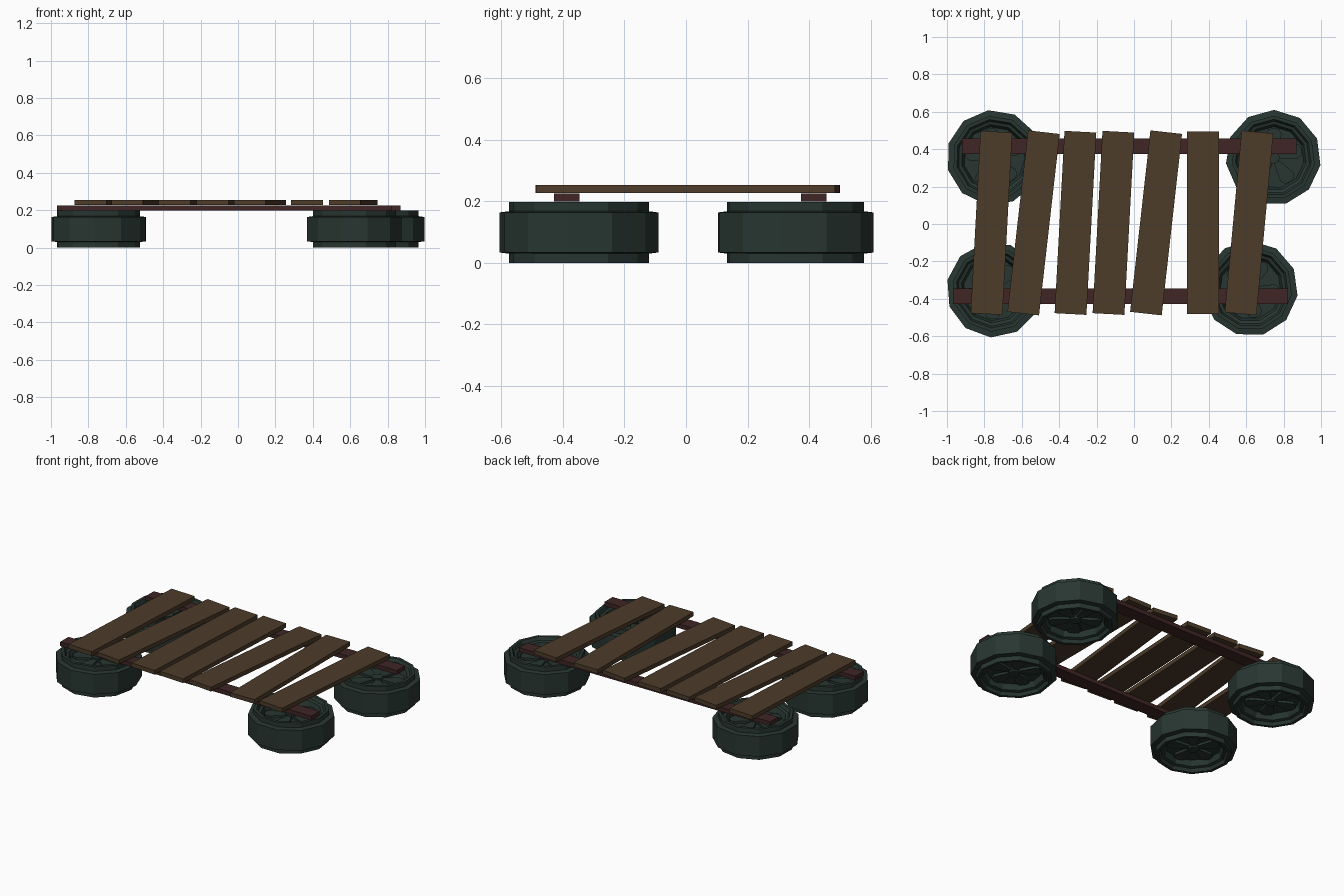
import bpy, bmesh
from math import radians, pi, cos, sin

if "Cube" in bpy.data.objects:
    bpy.data.objects.remove(bpy.data.objects["Cube"])


def material(name, rgb):
    m = bpy.data.materials.new(name)
    m.diffuse_color = (*rgb, 1)
    m.use_nodes = True
    m.node_tree.nodes["Principled BSDF"].inputs["Base Color"].default_value = m.diffuse_color
    return m


PLANK = material("plank_wood", (0.075, 0.045, 0.023))
RAIL = material("rail_wood", (0.05, 0.018, 0.018))
RUBBER = material("dark_green", (0.021, 0.037, 0.031))


def add_object(name, mesh, loc, angle=0):
    ob = bpy.data.objects.new(name, mesh)
    ob.location = loc
    ob.rotation_euler.z = radians(angle)
    bpy.context.collection.objects.link(ob)
    return ob


def box(name, loc, size, mat, angle=0):
    bm = bmesh.new()
    bmesh.ops.create_cube(bm, size=1)
    bmesh.ops.scale(bm, vec=size, verts=bm.verts)
    me = bpy.data.meshes.new(name)
    bm.to_mesh(me)
    bm.free()
    me.materials.append(mat)
    return add_object(name, me, loc, angle)


def prism(bm, pts, z0, z1):
    """Extrude a flat outline between two heights."""
    low = [bm.verts.new((x, y, z0)) for x, y in pts]
    top = [bm.verts.new((x, y, z1)) for x, y in pts]
    bm.faces.new(low[::-1])
    bm.faces.new(top)
    for i in range(len(pts)):
        j = (i + 1) % len(pts)
        bm.faces.new((low[i], low[j], top[j], top[i]))


def wheel_mesh(sides=11):
    bm = bmesh.new()
    # stepped tyre with a dished rim, mirrored about mid height
    half = [(0.165, 0.06), (0.178, 0.025), (0.195, 0.02), (0.205, 0.0),
            (0.224, 0.0), (0.224, 0.03), (0.255, 0.034)]
    profile = half + [(r, 0.198 - z) for r, z in reversed(half)]
    rings = [[bm.verts.new((r * cos(2 * pi * i / sides), r * sin(2 * pi * i / sides), z))
              for i in range(sides)] for r, z in profile]
    for a, b in zip(rings, rings[1:]):
        for i in range(sides):
            j = (i + 1) % sides
            bm.faces.new((a[i], a[j], b[j], b[i]))
    bm.faces.new(rings[0])
    bm.faces.new(rings[-1])
    # petal spokes and hub
    petal = [(0.02, -0.012), (0.08, -0.03), (0.125, -0.042), (0.15, -0.03),
             (0.158, 0), (0.15, 0.03), (0.125, 0.042), (0.08, 0.03), (0.02, 0.012)]
    for k in range(5):
        c, s = cos(2 * pi * k / 5), sin(2 * pi * k / 5)
        prism(bm, [(x * c - y * s, x * s + y * c) for x, y in petal], 0.045, 0.153)
    prism(bm, [(0.035 * cos(pi * k / 4), 0.035 * sin(pi * k / 4)) for k in range(8)],
          0.035, 0.163)
    bmesh.ops.recalc_face_normals(bm, faces=bm.faces)
    me = bpy.data.meshes.new("wheel")
    bm.to_mesh(me)
    bm.free()
    me.materials.append(RUBBER)
    return me


# four wheels lying flat under the corners
tyre = wheel_mesh()
for name, x, y, a in [("wheel_back_left", -0.748, 0.355, 97), ("wheel_front_left", -0.748, -0.352, -94),
                      ("wheel_back_right", 0.745, 0.355, 89), ("wheel_front_right", 0.622, -0.345, -8.5)]:
    add_object(name, tyre, (x, y, 0), a)

# two long rails
box("back_rail", (-0.025, 0.416, 0.2125), (1.79, 0.083, 0.027), RAIL)
box("front_rail", (-0.072, -0.387, 0.2125), (1.79, 0.083, 0.027), RAIL)

# seven crooked planks
planks = [(-0.762, 3.1), (-0.537, 6.5), (-0.313, 3.1), (-0.11, 3.1),
          (0.118, 6.4), (0.369, 0), (0.615, 5.3)]
for i, (x, a) in enumerate(planks):
    box(f"plank_{i + 1}", (x, 0.006, 0.2405), (0.17, 0.976, 0.027), PLANK, -a)
